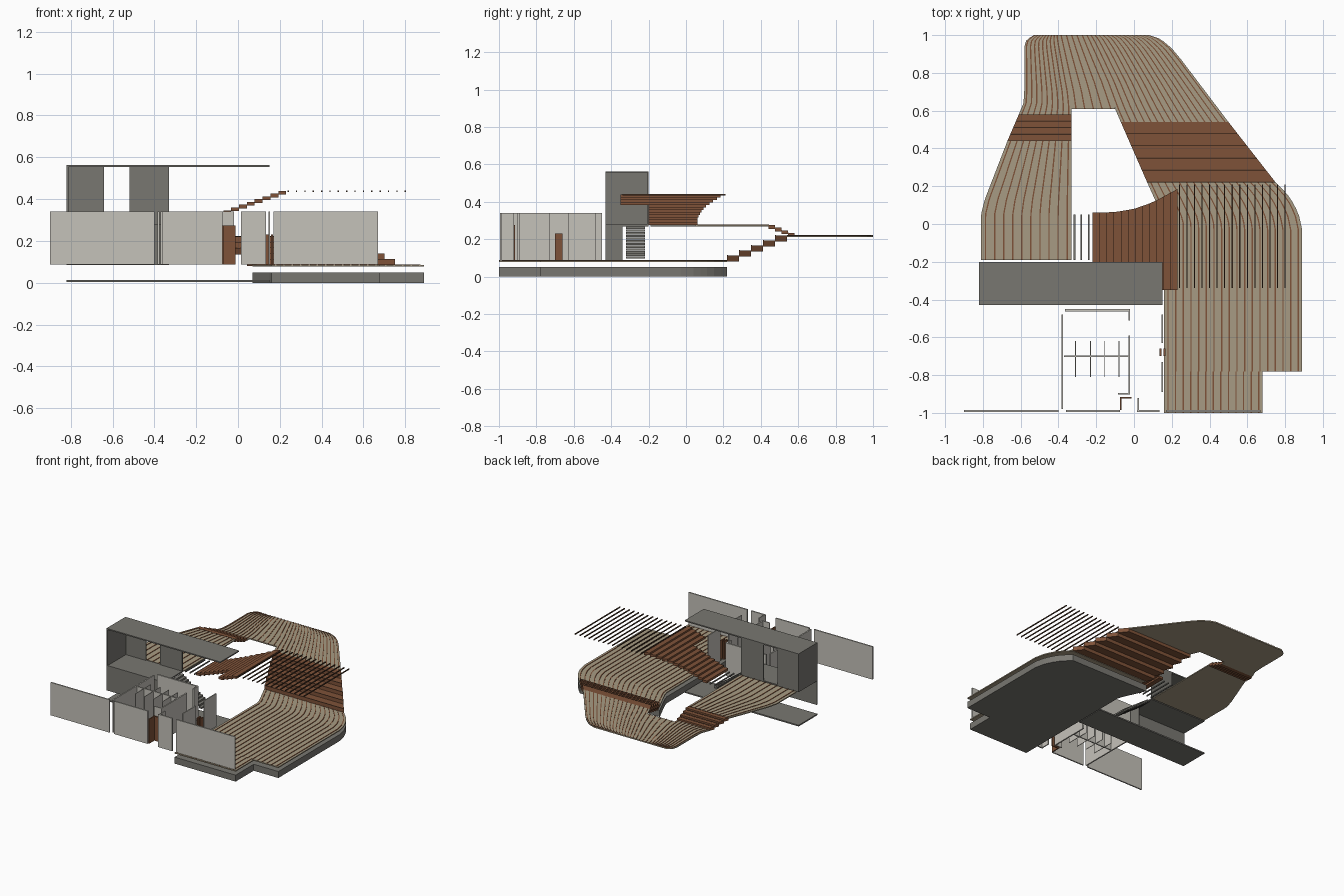
import bpy, bmesh

cube = bpy.data.objects.get("Cube")
if cube:
    bpy.data.objects.remove(cube, do_unlink=True)


def material(name, rgb):
    m = bpy.data.materials.new(name)
    m.use_nodes = True
    m.diffuse_color = (*rgb, 1)
    m.node_tree.nodes["Principled BSDF"].inputs["Base Color"].default_value = (*rgb, 1)
    return m


BEIGE = material("beige boards", (0.39, 0.33, 0.23))
BROWN = material("brown timber", (0.21, 0.085, 0.04))
GREY = material("grey concrete", (0.19, 0.185, 0.165))
LIGHT = material("pale wall", (0.56, 0.54, 0.49))
DARK = material("dark timber", (0.09, 0.045, 0.025))


def prisms(name, items, mat):
    """One object from several (outline, bottom, top) prisms."""
    bm = bmesh.new()
    for outline, z0, z1 in items:
        low = [bm.verts.new((x, y, z0)) for x, y in outline]
        high = [bm.verts.new((x, y, z1)) for x, y in outline]
        bm.faces.new(low[::-1])
        bm.faces.new(high)
        for i in range(len(low)):
            j = (i + 1) % len(low)
            bm.faces.new((low[i], low[j], high[j], high[i]))
    bmesh.ops.recalc_face_normals(bm, faces=bm.faces)
    mesh = bpy.data.meshes.new(name)
    bm.to_mesh(mesh)
    bm.free()
    mesh.materials.append(mat)
    obj = bpy.data.objects.new(name, mesh)
    bpy.context.collection.objects.link(obj)
    return obj


def rect(x0, x1, y0, y1):
    return [(x0, y0), (x1, y0), (x1, y1), (x0, y1)]


def box(name, x0, x1, y0, y1, z0, z1, mat):
    return prisms(name, [(rect(x0, x1, y0, y1), z0, z1)], mat)


def at(edge, y):
    """x of an edge line at a given y."""
    for (xa, ya), (xb, yb) in zip(edge, edge[1:]):
        if y <= yb:
            return xa + (xb - xa) * max(0, y - ya) / (yb - ya)
    return edge[-1][0]


def strip(left, right, y0, y1, ta=0, tb=1, pad=0, n=28):
    """Outline between two fractions of the space between two edges."""
    ys = [y0 + (y1 - y0) * i / n for i in range(n + 1)]

    def side(t, p):
        return [(at(left, y) * (1 - t) + at(right, y) * t + p, y) for y in ys]
    return side(ta, -pad) + side(tb, pad)[::-1]


def deck(name, left, right, y0, y1, z, lines):
    """Board surface with thin timber battens that follow its flow."""
    prisms(name, [(strip(left, right, y0, y1), z - 0.008, z)], BEIGE)
    battens = []
    for i in range(lines):
        t = (i + 0.5) / lines
        battens.append((strip(left, right, y0, y1, t, t, 0.0035), z, z + 0.003))
    prisms(name + "_battens", battens, BROWN)


# Plan edges of the ring-shaped walkway
left_outer = [(-.81, -.19), (-.81, .05), (-.79, .13), (-.67, .44), (-.61, .58),
              (-.585, .64), (-.58, .72), (-.58, .94), (-.57, .975), (-.53, 1)]
left_inner = [(-.33, -.19), (-.33, .61), (-.34, .7), (-.40, 1)]
right_inner = [(.16, -1), (.16, .02), (.07, .22), (-.07, .54), (-.1, .61), (-.15, .75), (-.26, 1)]
right_outer = [(.89, -.78), (.89, -.03), (.875, .04), (.85, .1), (.81, .16), (.75, .22),
               (.5, .54), (.25, .87), (.2, .93), (.14, .98), (.08, 1)]
front_left, front_right = [(.16, -1), (.16, -.78)], [(.68, -1), (.68, -.78)]

# Ground slab and decks
prisms("base_slab", [(strip(right_inner, right_outer, -.78, .22), 0, .05),
                     (strip(front_left, front_right, -1, -.78), 0, .05)], GREY)
deck("lower_deck", right_inner, right_outer, -.78, .22, .085, 18)
deck("front_deck", front_left, front_right, -1, -.78, .085, 13)
deck("left_terrace", left_outer, left_inner, -.19, .44, .275, 10)
deck("rear_deck_left", left_outer, left_inner, .58, 1, .22, 9)
deck("rear_deck_middle", left_inner, right_inner, .61, 1, .22, 5)
deck("rear_deck_right", right_inner, right_outer, .54, 1, .22, 16)


# Step flights between the decks
def flight(name, left, right, y0, y1, z0, z1, count, thick):
    run, rise = (y1 - y0) / count, (z1 - z0) / count
    steps, edges = [], []
    for i in range(count):
        y, z = y0 + run * i, z0 + rise * (i + 1)
        if rise < 0:
            z -= rise
        steps.append((strip(left, right, y, y + run, n=4), z - thick, z))
        edges.append((strip(left, right, y, y + 0.004, n=1), z, z + 0.002))
    prisms(name, steps, BROWN)
    prisms(name + "_nosings", edges, DARK)


flight("right_steps", right_inner, right_outer, .22, .54, .085, .22, 5, .032)
flight("left_steps", left_outer, left_inner, .44, .58, .275, .22, 4, .02)

# Curved stair climbing to the pergola
stair_back = [(.06, -.22), (.063, -.1), (.08, 0), (.115, .1), (.185, .23)]
treads, count = [], 12
run = .45 / count
for i in range(count):
    x = -.22 + run * i
    z = .28 + .16 * (i + 1) / count
    front = -.35 if x > .05 else -.2
    outline = [(x, front), (x + run, front),
               (x + run, at(stair_back, x + run)), (x, at(stair_back, x))]
    treads.append((outline, z - .018, z))
prisms("curved_stair", treads, BROWN)

# Pergola slats
prisms("pergola_slats", [(rect(x - .003, x + .003, -.34, .21), .434, .442)
                         for x in [.24 + .04 * i for i in range(15)]], DARK)

# Raised grey volume
box("ground_plate", -.82, .15, -.43, -.2, .004, .014, GREY)
box("roof", -.82, .15, -.43, -.2, .554, .563, GREY)
box("upper_floor", -.82, -.33, -.43, -.2, .268, .278, GREY)
box("end_wall", -.82, -.81, -.43, -.2, .27, .558, GREY)
for name, x0, x1 in (("back_wall_outer", -.82, -.64), ("back_wall_inner", -.52, -.33)):
    box(name, x0, x1, -.208, -.2, .27, .558, GREY)
box("lower_wall", -.82, -.33, -.43, -.422, .085, .275, GREY)
box("lower_return_wall", -.338, -.33, -.43, -.34, .085, .275, GREY)
prisms("inner_stair", [(rect(-.33 + .02 * i, -.305 + .02 * i, -.32, -.22),
                        .255 - .0145 * i, .267 - .0145 * i) for i in range(12)], GREY)
prisms("bridge_bars", [(rect(x - .004, x + .004, -.19, .05), .268, .276)
                       for x in (-.315, -.278, -.24)], GREY)


# Pale room walls
def walls(name, plans, mat=LIGHT, z0=.087, z1=.34):
    prisms(name, [(rect(*p), z0, z1) for p in plans], mat)


walls("front_walls", [(x0, x1, -.995, -.985) for x0, x1 in
                      ((-.9, -.4), (-.36, -.075), (.015, .135), (.17, .67))])
walls("room_walls", [
    (-.385, -.375, -.98, -.48), (-.365, -.02, -.462, -.45),
    (-.03, -.02, -.9, -.59), (-.03, -.02, -.51, -.455),
    (-.37, -.03, -.703, -.695), (-.085, -.02, -.903, -.895)])
walls("side_walls", [(.145, .153, -.63, -.48), (.145, .153, -.89, -.73),
                     (.018, .026, -.99, -.92)])
walls("partitions", [(x - .002, x + .002, -.81, -.62) for x in (-.31, -.23, -.155, -.08)])

# Timber doors
walls("timber_door", [(-.075, -.067, -.985, -.915), (-.075, -.012, -.923, -.915)], BROWN, .087, .275)
walls("timber_posts", [(.135, .145, -.7, -.66), (.157, .167, -.7, -.66)], BROWN, .087, .23)
